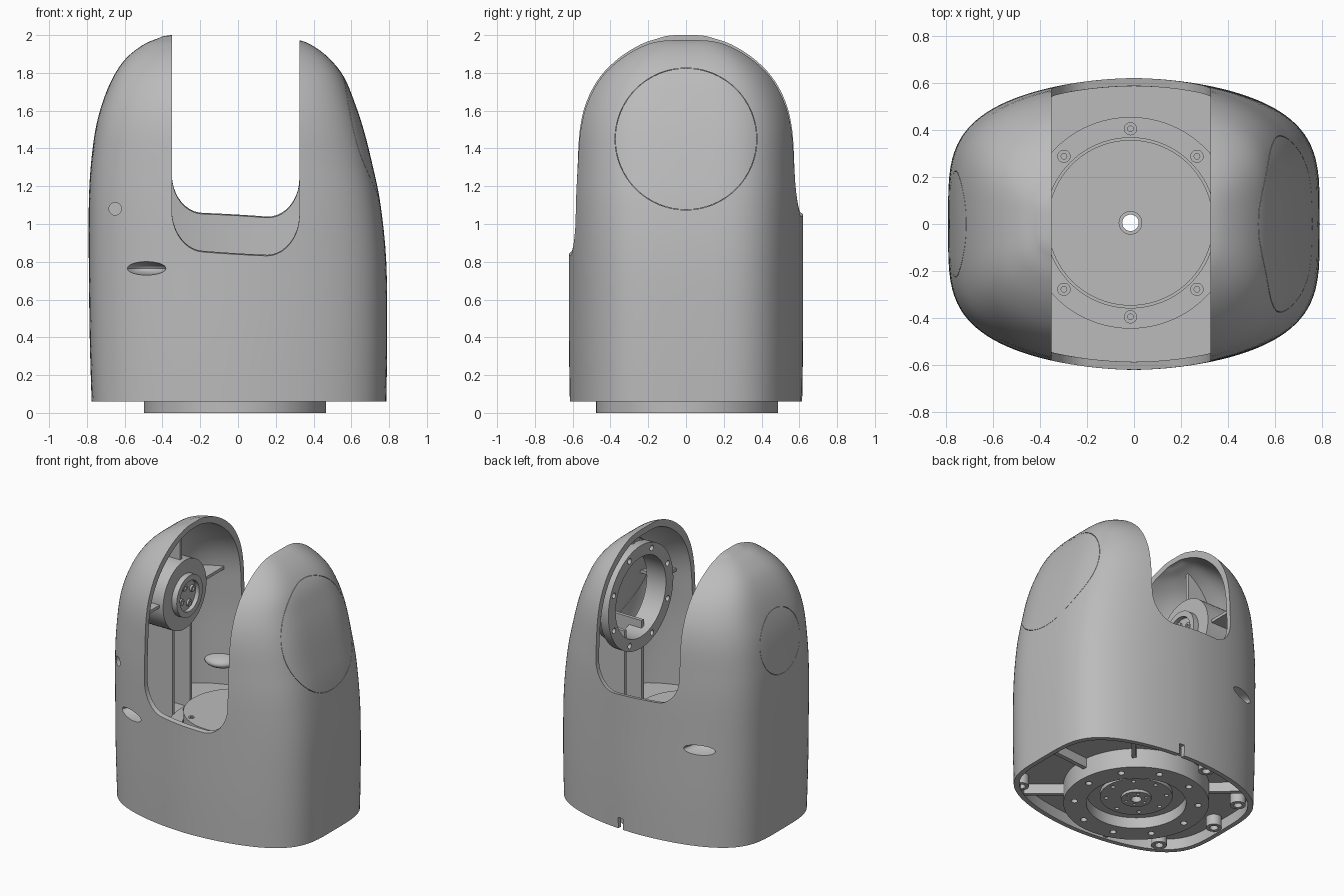
import bpy, bmesh, math
from mathutils import Vector, Matrix

cube = bpy.data.objects.get("Cube")
if cube:
    bpy.data.objects.remove(cube)


def material(name, value):
    m = bpy.data.materials.new(name)
    m.use_nodes = True
    m.diffuse_color = (value, value, value, 1)
    m.node_tree.nodes["Principled BSDF"].inputs["Base Color"].default_value = m.diffuse_color
    return m


GREY = material("grey", 0.5)
WALL = 0.034
CX = -0.015          # turntable axis
PIVOT = 1.45         # height of the tilt axis


def finish(name, bm):
    bmesh.ops.remove_doubles(bm, verts=bm.verts, dist=1e-5)
    bmesh.ops.recalc_face_normals(bm, faces=bm.faces)
    me = bpy.data.meshes.new(name)
    bm.to_mesh(me)
    bm.free()
    me.materials.append(GREY)
    ob = bpy.data.objects.new(name, me)
    bpy.context.scene.collection.objects.link(ob)
    return ob


def smooth(ob):
    ob.data.shade_smooth()
    ob.data.set_sharp_from_angle(angle=math.radians(32))


def boolean(ob, tool, op="DIFFERENCE", keep=False):
    mod = ob.modifiers.new("bool", "BOOLEAN")
    mod.object, mod.operation, mod.solver = tool, op, "EXACT"
    mod.use_self = op == "INTERSECT"
    deps = bpy.context.evaluated_depsgraph_get()
    me = bpy.data.meshes.new_from_object(ob.evaluated_get(deps))
    ob.modifiers.clear()
    ob.data = me
    if not keep:
        bpy.data.objects.remove(tool)


def loft(name, rings):
    """Skin a stack of closed rings and cap both ends."""
    bm = bmesh.new()
    rows = [[bm.verts.new(p) for p in r] for r in rings]
    n = len(rows[0])
    for lo, hi in zip(rows, rows[1:]):
        for i in range(n):
            j = (i + 1) % n
            bm.faces.new((lo[i], lo[j], hi[j], hi[i]))
    bm.faces.new(rows[0][::-1])
    bm.faces.new(rows[-1])
    return finish(name, bm)


def lathe(name, profile, centers, axis="Z", seg=64):
    """Revolve a closed (radius, height) profile, once per center."""
    bm = bmesh.new()
    for c in centers:
        rows = []
        for r, h in profile:
            row = []
            for i in range(seg):
                a = math.tau * i / seg
                u, v = r * math.cos(a), r * math.sin(a)
                p = {"X": (h, u, v), "Y": (u, h, v), "Z": (u, v, h)}[axis]
                row.append(bm.verts.new(Vector(p) + Vector(c)))
            rows.append(row)
        for k, a in enumerate(rows):
            b = rows[(k + 1) % len(rows)]
            for i in range(seg):
                j = (i + 1) % seg
                bm.faces.new((a[i], a[j], b[j], b[i]))
    return finish(name, bm)


def tube(r_in, r_out, lo, hi):
    return [(r_in, lo), (r_out, lo), (r_out, hi), (r_in, hi)]


def boxes(name, spans):
    """Boxes given as (center, size, turn about z)."""
    bm = bmesh.new()
    for c, s, turn in spans:
        m = Matrix.Translation(c) @ Matrix.Rotation(turn, 4, "Z") @ Matrix.Diagonal((*s, 1))
        bmesh.ops.create_cube(bm, size=1, matrix=m)
    return finish(name, bm)


def ellipsoids(name, centers, size):
    bm = bmesh.new()
    for c in centers:
        m = Matrix.Translation(c) @ Matrix.Diagonal((*size, 1))
        bmesh.ops.create_uvsphere(bm, u_segments=32, v_segments=16, radius=1, matrix=m)
    return finish(name, bm)


def circle(r, n, axis="Z", start=0.0, at=(0, 0, 0)):
    out = []
    for i in range(n):
        a = start + math.tau * i / n
        u, v = r * math.cos(a), r * math.sin(a)
        out.append(Vector(at) + Vector((u, v, 0) if axis == "Z" else (0, u, v)))
    return out


# Housing sections: height, reach to -x, reach to +x, half depth
SECTIONS = [Vector(s) for s in (
    (.06, .775, .785, .615), (.4, .785, .79, .62), (.8, .79, .785, .62),
    (1.1, .79, .755, .62), (1.3, .78, .715, .614), (1.5, .755, .665, .604),
    (1.65, .715, .615, .57), (1.78, .66, .56, .5), (1.88, .59, .48, .4),
    (1.95, .5, .385, .29), (1.98, .43, .3, .21), (2, .355, .2, .14), (2.03, .02, .02, .02))]


def housing(name, inset, seg=128, steps=4):
    rows = []
    for k in range(len(SECTIONS) - 1):
        p0, p1 = SECTIONS[max(k - 1, 0)], SECTIONS[k]
        p2, p3 = SECTIONS[k + 1], SECTIONS[min(k + 2, len(SECTIONS) - 1)]
        for s in range(steps):
            t = s / steps
            rows.append(p1 + (p2 - p0) * t / 2
                        + (p0 * 2 - p1 * 5 + p2 * 4 - p3) * t * t / 2
                        + (p1 * 3 - p0 - p2 * 3 + p3) * t ** 3 / 2)
    rows.append(SECTIONS[-1])
    rings = []
    for k, (z, left, right, depth) in enumerate(rows):
        z -= inset * min(1, max(0, (z - 1) * 1.2))
        if inset and k == 0:
            z = -0.1
        ring = []
        for i in range(seg):
            c, s = math.cos(math.tau * i / seg), math.sin(math.tau * i / seg)
            a = max((right if c > 0 else left) - inset, .01)
            b = max(depth - inset, .01)
            ring.append((math.copysign(abs(c) ** 1.11, c) * a, math.copysign(abs(s) ** .5, s) * b, z))
        rings.append(ring)
    return loft(name, rings)


# Outer shell, hollowed, with a U shaped slot that rises toward the back
shell = housing("housing_shell", 0)
boolean(shell, housing("cavity", WALL))
rings = []
for y in (-.9, .9):
    lift = .95 + y * .17
    ring = [(-.35, y, 2.4)]
    for x, side, base in ((-.35, 1, .005), (.325, -1, -.015)):
        arc = [(x + side * .17 * (1 - math.cos(a)), y, lift + base + .21 * (1 - math.sin(a)))
               for a in (math.pi / 20 * i for i in range(11))]
        ring += arc if side > 0 else arc[::-1]
    rings.append(ring + [(.325, y, 2.4)])
boolean(shell, loft("slot", rings))

# Scoops, side hole, cable notch and the hairline seams of the round side caps
scoops = [(-.495, -.6, .765), (-.495, .6, .765)]
boolean(shell, ellipsoids("scoop", scoops, (.115, .17, .038)))
boolean(shell, lathe("side_hole", tube(0, .033, -.7, -.3), [(-.65, 0, 1.08)], "Y", 24))
boolean(shell, boxes("notch", [((.1, .6, .08), (.04, .2, .12), 0)]))
boolean(shell, lathe("seam_a", tube(.374, .376, .47, .9), [(0, 0, PIVOT)], "X"))
boolean(shell, lathe("seam_b", tube(.224, .226, -.9, -.6), [(0, 0, PIVOT - .02)], "X"))
smooth(shell)

# Scoop pockets bulging into the cavity
pockets = ellipsoids("scoop_pockets", [(x, y * .93, z) for x, y, z in scoops], (.13, .15, .052))
boolean(pockets, ellipsoids("pocket_hollow", scoops, (.115, .17, .038)))

# Floor, base plate, ribs and posts, all trimmed to the cavity
core = housing("cavity_core", WALL * .7)
floor = boxes("floor_plates", [((0, 0, .56), (2, 2, .06), 0), ((0, 0, .17), (2, 2, .06), 0)])
boolean(floor, lathe("bore", tube(0, .4, 0, 1), [(CX, 0, 0)]))
base_ribs = boxes("base_ribs", [
    ((CX + .65 * math.cos(a), .65 * math.sin(a), .11), (.4, .03, .08), a)
    for a in (-.7, .1, .85, 2.4, 4.36)])
bosses = lathe("base_bosses", tube(.028, .052, .065, .15),
               [(-.62, .33, 0), (-.69, 0, 0), (-.56, -.41, 0), (-.17, .54, 0), (.64, -.4, 0)], seg=24)
ribs = boxes("horn_ribs", [
    ((-.62, 0, PIVOT), (.32, 1.3, .022), 0), ((-.62, 0, PIVOT + .35), (.32, .022, .7), 0),
    ((.56, 0, PIVOT), (.28, 1.3, .022), 0), ((.56, 0, PIVOT + .35), (.28, .022, .7), 0)])
boolean(ribs, lathe("rib_bore", tube(0, .33, .3, 1), [(0, 0, PIVOT)], "X"))
posts = boxes("horn_posts", [((x, y, .9), (.3, .025, .66), 0) for x in (-.6, .57) for y in (-.1, .1)])
hub = lathe("tilt_hub", [(0, -.8), (.25, -.8), (.25, -.43), (.15, -.43), (.15, -.39),
                         (.11, -.39), (.11, -.42), (0, -.42)], [(0, 0, PIVOT)], "X")
for part in (floor, base_ribs, bosses, ribs, posts, hub, pockets):
    boolean(part, core, "INTERSECT", keep=True)
    smooth(part)
bpy.data.objects.remove(core)

# Hub bolts
smooth(lathe("hub_bolts", tube(.01, .024, -.43, -.405), circle(.07, 4, "X", .4, (0, 0, PIVOT)), "X", 16))

# Bearing ring in the other horn
ring = lathe("bearing_ring", [(.29, .365), (.375, .365), (.375, .43), (.33, .45), (.33, .52), (.29, .52)],
             [(0, 0, PIVOT)], "X")
boolean(ring, lathe("ring_holes", tube(0, .02, .3, .41), circle(.335, 8, "X", .39, (0, 0, PIVOT)), "X", 16))
smooth(ring)

# Turntable with its stepped underside and centre bore
table = lathe("turntable", [
    (.035, .03), (.1, .03), (.1, .05), (.24, .05), (.24, .08), (.33, .08), (.33, 0), (.482, 0),
    (.482, .2), (.45, .22), (.45, .61), (.362, .61), (.362, .59), (.352, .59),
    (.352, .71), (.05, .71), (.05, .72), (.035, .72)], [(CX, .005, 0)], seg=96)
for r, n, size in ((.41, 10, .022), (.2, 8, .014), (.07, 6, .01)):
    boolean(table, lathe("holes", tube(0, size, -.1, .07), circle(r, n, at=(CX, .005, 0)), seg=16))
smooth(table)

# Bolts on top of the turntable
smooth(lathe("turntable_bolts", tube(.012, .028, .6, .63), circle(.4, 8, at=(CX, .005, 0)), seg=20))
smooth(lathe("inner_bolts", tube(.01, .02, .7, .715),
             [(CX + x, y, 0) for x in (-.187, .187) for y in (-.25, .265)], seg=16))
